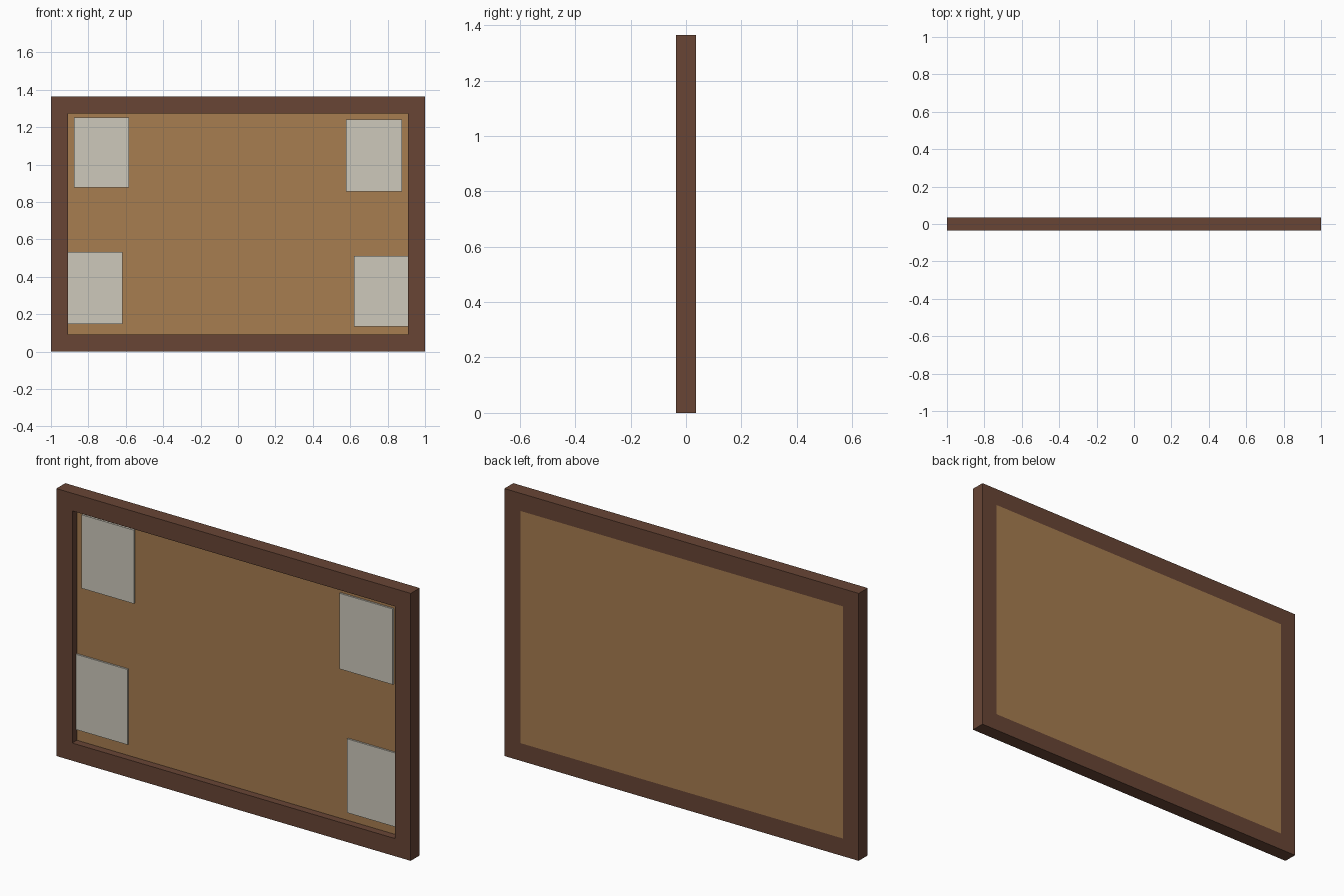
import bpy, bmesh

if "Cube" in bpy.data.objects:
    bpy.data.objects.remove(bpy.data.objects["Cube"])

W, H, D, B = 1.0, 1.364, 0.036, 0.09   # half width, height, half depth, frame border
PANEL_Y = 0.002                        # front of the recessed cork


def material(name, rgb):
    m = bpy.data.materials.new(name)
    m.diffuse_color = (*rgb, 1)
    m.use_nodes = True
    m.node_tree.nodes["Principled BSDF"].inputs["Base Color"].default_value = m.diffuse_color
    return m


dark_wood = material("dark wood", (0.138, 0.060, 0.036))
cork = material("cork", (0.385, 0.205, 0.080))
paper = material("paper", (0.61, 0.58, 0.50))


def finish(name, bm, mat):
    bmesh.ops.recalc_face_normals(bm, faces=bm.faces)
    me = bpy.data.meshes.new(name)
    bm.to_mesh(me)
    bm.free()
    me.materials.append(mat)
    ob = bpy.data.objects.new(name, me)
    bpy.context.collection.objects.link(ob)
    return ob


def box(name, x0, x1, y0, y1, z0, z1, mat):
    bm = bmesh.new()
    bmesh.ops.create_cube(bm, size=1)
    for v in bm.verts:
        v.co = (x1 if v.co.x > 0 else x0, y1 if v.co.y > 0 else y0, z1 if v.co.z > 0 else z0)
    return finish(name, bm, mat)


# Frame: one closed ring swept from outer and inner rectangles
bm = bmesh.new()
def rect(inset, y):
    x, lo, hi = W - inset, inset, H - inset
    return [bm.verts.new(p) for p in ((-x, y, lo), (x, y, lo), (x, y, hi), (-x, y, hi))]
rings = [rect(0, -D), rect(0, D), rect(B, D), rect(B, -D)]
for k in range(4):
    a, b = rings[k], rings[(k + 1) % 4]
    for i in range(4):
        j = (i + 1) % 4
        bm.faces.new((a[i], a[j], b[j], b[i]))
finish("frame", bm, dark_wood)

# Cork panel, recessed at the front and flush at the back
box("cork_panel", -W + B, W - B, PANEL_Y, D, B, H - B, cork)

# Pinned paper sheets
sheets = {
    "upper_left_paper": (-0.877, -0.583, 0.877, 1.252),
    "upper_right_paper": (0.577, 0.878, 0.855, 1.241),
    "lower_left_paper": (-0.912, -0.618, 0.148, 0.532),
    "lower_right_paper": (0.620, 0.914, 0.133, 0.510),
}
for name, (x0, x1, z0, z1) in sheets.items():
    box(name, x0, x1, PANEL_Y - 0.009, PANEL_Y + 0.001, z0, z1, paper)
